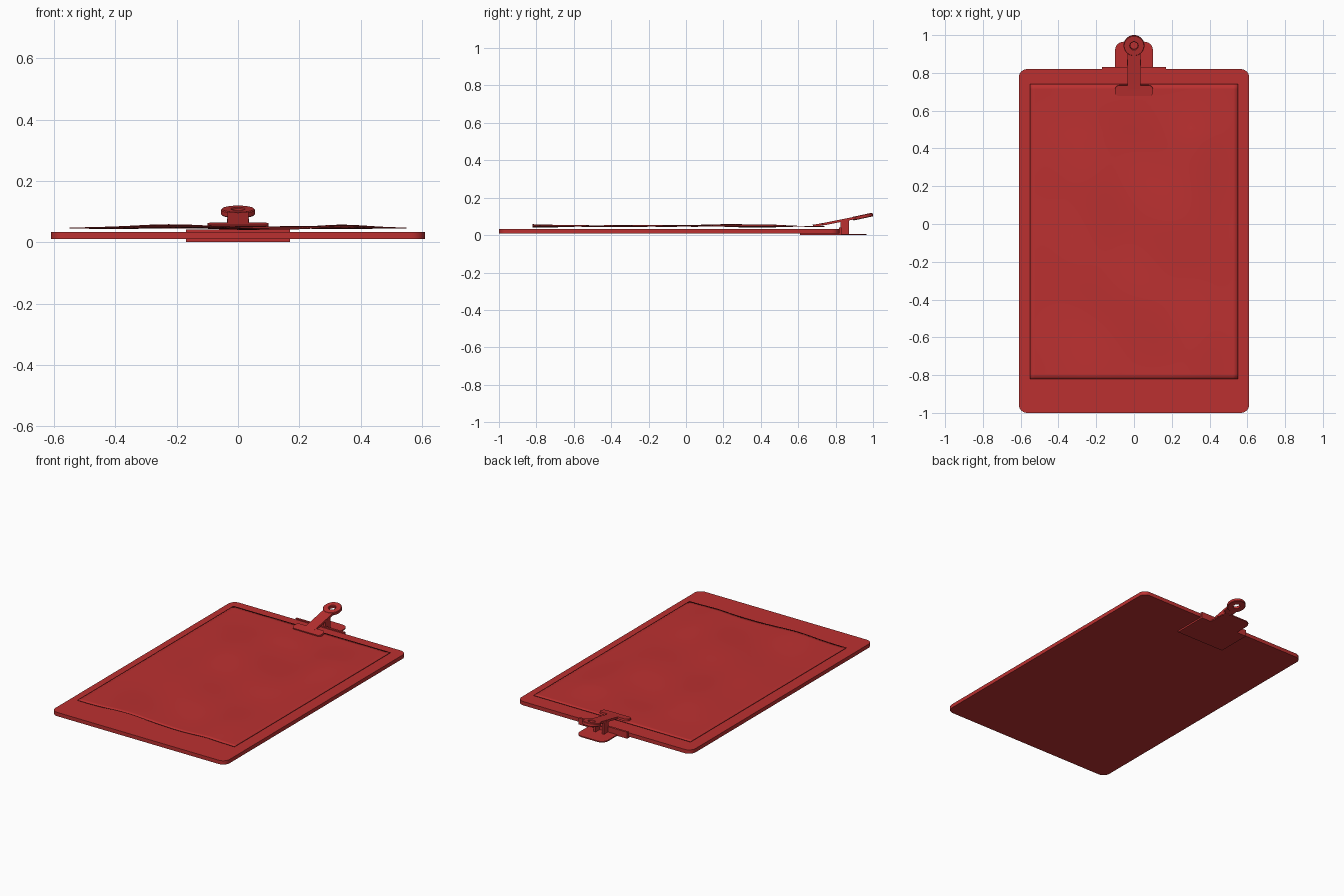
import bpy, bmesh
from math import sin, cos, pi, radians, exp
from mathutils import Matrix

if "Cube" in bpy.data.objects:
    bpy.data.objects.remove(bpy.data.objects["Cube"])

red = bpy.data.materials.new("red")
red.diffuse_color = (0.5, 0.03, 0.03, 1)
red.use_nodes = True
red.node_tree.nodes["Principled BSDF"].inputs["Base Color"].default_value = red.diffuse_color


def finish(name, bm, angle=35):
    bmesh.ops.recalc_face_normals(bm, faces=bm.faces)
    me = bpy.data.meshes.new(name)
    bm.to_mesh(me)
    bm.free()
    ob = bpy.data.objects.new(name, me)
    bpy.context.collection.objects.link(ob)
    me.materials.append(red)
    bpy.ops.object.select_all(action='DESELECT')
    ob.select_set(True)
    bpy.context.view_layer.objects.active = ob
    bpy.ops.object.shade_smooth_by_angle(angle=radians(angle))
    return ob


def rounded(x0, x1, y0, y1, radii, n=8):
    """Outline; radii run from the +x+y corner counter-clockwise."""
    pts = []
    for i, (sx, sy) in enumerate([(1, 1), (-1, 1), (-1, -1), (1, -1)]):
        r = radii[i]
        cx = x1 - r if sx > 0 else x0 + r
        cy = y1 - r if sy > 0 else y0 + r
        for k in range(n + 1 if r else 1):
            a = pi / 2 * (i + k / n)
            pts.append((cx + r * cos(a), cy + r * sin(a)))
    return pts


def prism(name, outline, z0, z1, matrix=Matrix()):
    bm = bmesh.new()
    f = bm.faces.new([bm.verts.new((x, y, z0)) for x, y in outline])
    top = bmesh.ops.extrude_face_region(bm, geom=[f])['geom']
    bmesh.ops.translate(bm, vec=(0, 0, z1 - z0),
                        verts=[v for v in top if isinstance(v, bmesh.types.BMVert)])
    bmesh.ops.transform(bm, matrix=matrix, verts=bm.verts)
    return finish(name, bm)


def side_profile(name, pts, half_width):
    """Extrude a (y, z) profile across x."""
    m = Matrix(((0, 0, 1, 0), (1, 0, 0, 0), (0, 1, 0, 0), (0, 0, 0, 1)))
    return prism(name, pts, -half_width, half_width, m)


# Board
prism("board", rounded(-0.61, 0.61, -1, 0.82, [0.045] * 4), 0.01, 0.034)

# Gently rippled sheet, pressed flat beneath the clip
bm = bmesh.new()
bmesh.ops.create_grid(bm, x_segments=44, y_segments=60, size=1)
for v in bm.verts:
    x, y = v.co.x * 0.55, -0.04 + v.co.y * 0.78
    fade = (1 - v.co.x ** 2) * min(1, (0.76 - y) / 0.3)
    bump = 0.013 * exp(-((x + 0.24) / 0.15) ** 2) * (0.6 + 0.4 * sin(5 * y + 1))
    bump += 0.012 * exp(-((x - 0.36) / 0.12) ** 2) * (0.5 + 0.5 * sin(6 * y - 0.5))
    bump += 0.005 * sin(7 * x + 4 * y) * cos(8 * y)
    v.co = (x, y, 0.0465 + fade * bump)
paper = finish("paper", bm)
mod = paper.modifiers.new("thickness", 'SOLIDIFY')
mod.thickness = 0.003
mod.offset = 0

# Clip base: plate under the board, rear wall and lower finger tab
prism("clip_bottom_plate", rounded(-0.17, 0.17, 0.61, 0.832, [0] * 4), 0, 0.011)
prism("clip_back_wall", rounded(-0.17, 0.17, 0.819, 0.832, [0] * 4), 0, 0.041)
prism("clip_lower_tab", rounded(-0.1, 0.1, 0.82, 0.965, [0.045, 0.045, 0, 0]), 0, 0.007)

# Pivot: side ears with a spring pin between them
for side, x in (("left", -0.029), ("right", 0.029)):
    prism(side + "_pivot_ear", rounded(x - 0.007, x + 0.007, 0.825, 0.872, [0] * 4), 0.004, 0.078)
bm = bmesh.new()
bmesh.ops.create_cone(bm, cap_ends=True, segments=24, radius1=0.015, radius2=0.015, depth=0.06,
                      matrix=Matrix.Translation((0, 0.849, 0.055)) @ Matrix.Rotation(pi / 2, 4, 'Y'))
finish("pivot_pin", bm)

# Lever arm and pressing jaw
side_profile("lever_arm", [(0.70, 0.047), (0.75, 0.055), (0.915, 0.087),
                           (0.915, 0.101), (0.75, 0.068), (0.70, 0.059)], 0.035)
tilt = Matrix.Rotation(radians(9), 4, 'X')
prism("clip_jaw", rounded(-0.1, 0.1, -0.028, 0.028, [0.02] * 4), -0.006, 0.006,
      Matrix.Translation((0, 0.706, 0.054)) @ tilt)

# Ring at the lever end
n = 48
bm = bmesh.new()
loops = [[bm.verts.new((r * cos(2 * pi * i / n), r * sin(2 * pi * i / n), z)) for i in range(n)]
         for r, z in ((0.055, -0.007), (0.055, 0.007), (0.052, 0.010), (0.023, 0.010),
                      (0.020, 0.007), (0.020, -0.010), (0.052, -0.010))]
for a, b in zip(loops, loops[1:] + loops[:1]):
    for i in range(n):
        bm.faces.new((a[i], a[(i + 1) % n], b[(i + 1) % n], b[i]))
bmesh.ops.transform(bm, verts=bm.verts,
                    matrix=Matrix.Translation((0, 0.945, 0.099)) @ Matrix.Rotation(radians(12), 4, 'X'))
finish("lever_ring", bm)
